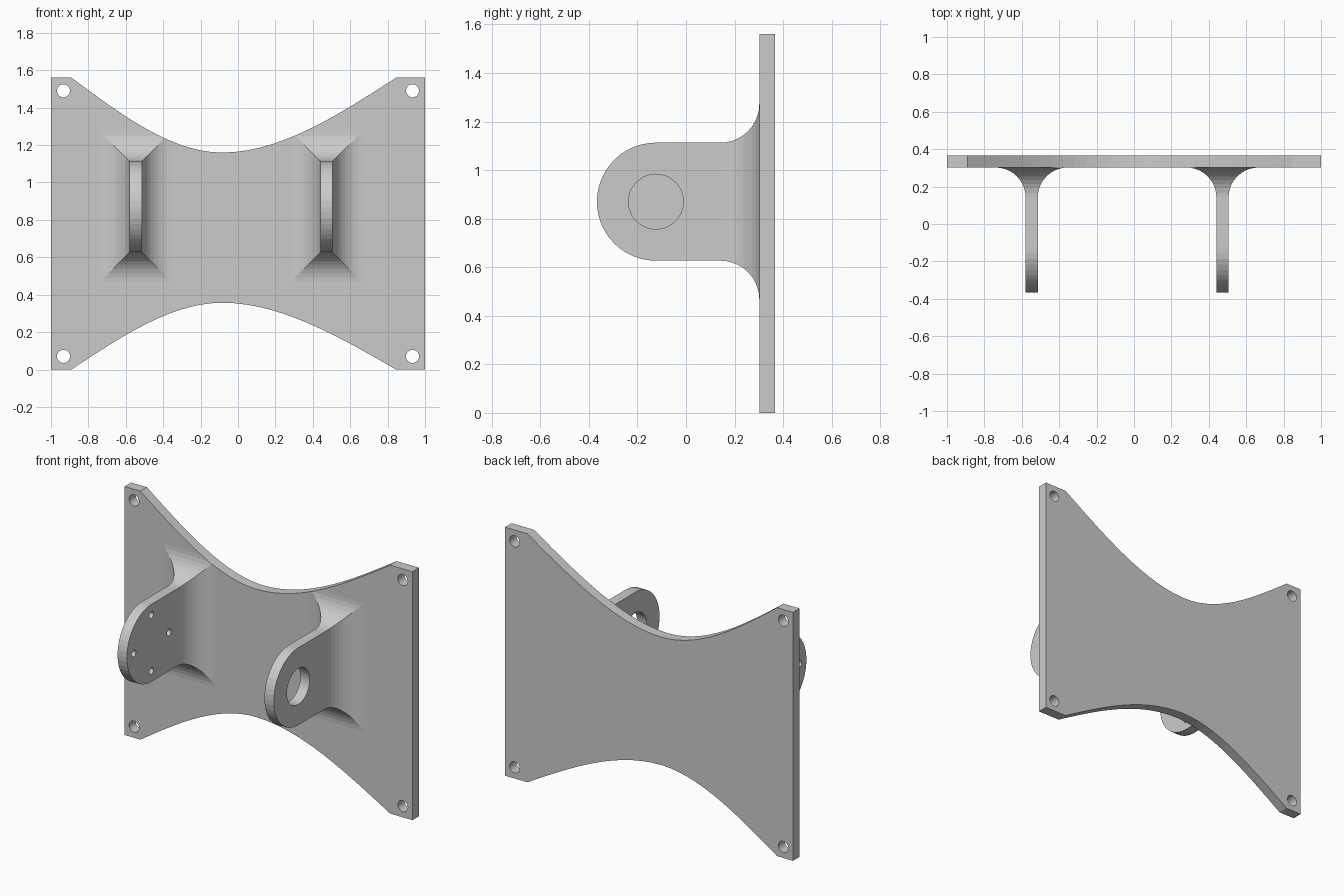
import bpy, bmesh, math

if "Cube" in bpy.data.objects:
    bpy.data.objects.remove(bpy.data.objects["Cube"])

PLATE_F, PLATE_B, HEIGHT = 0.302, 0.367, 1.56
LUG_Y, LUG_Z, LUG_R, LUG_HALF = -0.124, 0.87, 0.243, 0.0325
FILLET = 0.16


def mesh_object(name, bm):
    bmesh.ops.recalc_face_normals(bm, faces=bm.faces)
    me = bpy.data.meshes.new(name)
    bm.to_mesh(me)
    bm.free()
    ob = bpy.data.objects.new(name, me)
    bpy.context.collection.objects.link(ob)
    return ob


def prism(name, a, b, outline, axis):
    """Closed 2D outline extruded from a to b along axis (x: outline is yz, y: outline is xz)."""
    def place(p, t):
        return (t, p[0], p[1]) if axis == 'x' else (p[0], t, p[1])
    bm = bmesh.new()
    r0 = [bm.verts.new(place(p, a)) for p in outline]
    r1 = [bm.verts.new(place(p, b)) for p in outline]
    n = len(outline)
    bm.faces.new(r0)
    bm.faces.new(r1)
    for i in range(n):
        j = (i + 1) % n
        bm.faces.new((r0[i], r0[j], r1[j], r1[i]))
    return mesh_object(name, bm)


def circle(cx, cy, r, n):
    return [(cx + r * math.cos(2 * math.pi * i / n),
             cy + r * math.sin(2 * math.pi * i / n)) for i in range(n)]


def boolean(ob, cutter, op='DIFFERENCE'):
    cutter.hide_render = True
    mod = ob.modifiers.new("cut", 'BOOLEAN')
    mod.operation, mod.object, mod.solver = op, cutter, 'EXACT'
    bpy.context.view_layer.objects.active = ob
    bpy.ops.object.modifier_apply(modifier=mod.name)
    bpy.data.objects.remove(cutter)


# Plate outline: waisted top and bottom edges
def waist(z_end, z_mid, n=14):
    x0, xm, x1 = -0.89, -0.085, 0.845
    pts = []
    for i in range(-n, n + 1):
        u = abs(i) / n
        x = xm + u * ((x1 - xm) if i > 0 else (x0 - xm))
        pts.append((x, z_mid + (z_end - z_mid) * (1.5 * u * u - 0.5 * u ** 3)))
    return pts


outline = ([(-1, 0)] + waist(0, 0.357) + [(1, 0), (1, HEIGHT)]
           + waist(HEIGHT, 1.16)[::-1] + [(-1, HEIGHT)])

# Mounting plate with corner holes
plate = prism("mounting_plate", PLATE_F, PLATE_B, outline, 'y')
for x in (-0.933, 0.933):
    for z in (0.07, 1.49):
        boolean(plate, prism("hole", 0, 1, circle(x, z, 0.035, 24), 'y'))


# Rounded lug with a mitred fillet at its root
def lug(name, cx, holes):
    bm = bmesh.new()
    root = PLATE_F - FILLET
    prof = [(root, LUG_Z + LUG_R)]
    for i in range(25):
        a = math.pi / 2 + math.pi * i / 24
        prof.append((LUG_Y + LUG_R * math.cos(a), LUG_Z + LUG_R * math.sin(a)))
    prof.append((root, LUG_Z - LUG_R))
    left = [bm.verts.new((cx - LUG_HALF, y, z)) for y, z in prof]
    right = [bm.verts.new((cx + LUG_HALF, y, z)) for y, z in prof]
    bm.faces.new(left)
    bm.faces.new(right)
    for i in range(len(prof) - 1):
        bm.faces.new((left[i], left[i + 1], right[i + 1], right[i]))
    # Growing rectangles form the fillet, ending inside the plate
    steps = []
    for i in range(1, 11):
        a = math.pi / 2 * i / 10
        steps.append((root + FILLET * math.sin(a), FILLET * (1 - math.cos(a))))
    steps.append((PLATE_F + 0.03, FILLET))
    ring = [left[0], right[0], right[-1], left[-1]]
    for y, d in steps:
        hx, hz = LUG_HALF + d, LUG_R + d
        new = [bm.verts.new((cx + sx * hx, y, LUG_Z + sz * hz))
               for sx, sz in ((-1, 1), (1, 1), (1, -1), (-1, -1))]
        for i in range(4):
            j = (i + 1) % 4
            bm.faces.new((ring[i], ring[j], new[j], new[i]))
        ring = new
    bm.faces.new(ring)
    ob = mesh_object(name, bm)
    # Trim the fillet to the plate edge, then drill
    boolean(ob, prism("trim", -1, 0.35, outline, 'y'), 'INTERSECT')
    for y, z, r, n in holes:
        boolean(ob, prism("hole", cx - 0.1, cx + 0.1, circle(y, z, r, n), 'x'))


P = 0.175
lug("motor_side_lug", -0.547,
    [(LUG_Y + dy, LUG_Z + dz, 0.021, 16)
     for dy, dz in ((P, 0), (-P, 0), (0, P), (0, -P))])
lug("bearing_side_lug", 0.473, [(LUG_Y, LUG_Z, 0.113, 40)])
